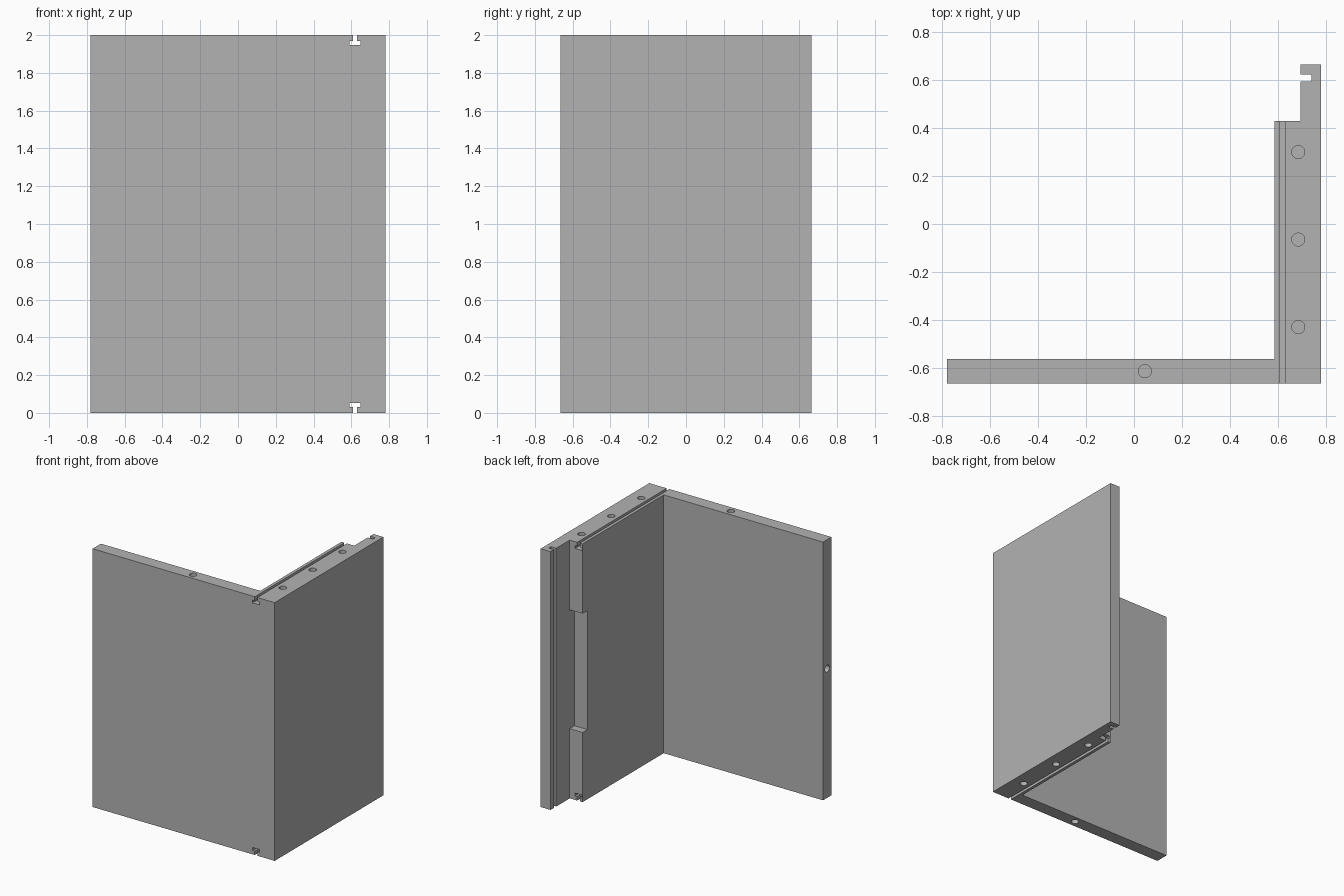
import bpy
import bmesh
from math import pi
from mathutils import Matrix, Vector

if "Cube" in bpy.data.objects:
    bpy.data.objects.remove(bpy.data.objects["Cube"])

grey = bpy.data.materials.new("plain grey")
grey.use_nodes = True
grey.diffuse_color = (0.45, 0.45, 0.45, 1)
grey.node_tree.nodes["Principled BSDF"].inputs["Base Color"].default_value = grey.diffuse_color

X0, X1 = -0.78, 0.78      # outer width
Y0, Y1 = -0.665, 0.665    # outer depth
INNER, LIP = 0.585, 0.695  # inner faces of the side wall and its rear lip
WALL_END = 0.43
HEIGHT = 2.0


def add_prism(bm, points, direction):
    """Extrude a closed planar outline along a vector."""
    base = bm.faces.new([bm.verts.new(p) for p in points])
    top = bmesh.ops.extrude_face_region(bm, geom=[base])
    moved = [v for v in top["geom"] if isinstance(v, bmesh.types.BMVert)]
    bmesh.ops.translate(bm, verts=moved, vec=Vector(direction))


def add_box(bm, low, high):
    a, b = Vector(low), Vector(high)
    outline = [(a.x, a.y, a.z), (b.x, a.y, a.z), (b.x, b.y, a.z), (a.x, b.y, a.z)]
    add_prism(bm, outline, (0, 0, b.z - a.z))


def add_pin(bm, centre, rotation=Matrix()):
    """Cylinder that bores a blind dowel hole."""
    bmesh.ops.create_cone(bm, cap_ends=True, segments=32, radius1=0.027, radius2=0.027,
                          depth=0.3, matrix=Matrix.Translation(centre) @ rotation)


def make_object(name, bm):
    bmesh.ops.recalc_face_normals(bm, faces=bm.faces[:])
    mesh = bpy.data.meshes.new(name)
    bm.to_mesh(mesh)
    bm.free()
    obj = bpy.data.objects.new(name, mesh)
    bpy.context.collection.objects.link(obj)
    mesh.materials.append(grey)
    return obj


# Corner panel: thin front wall, thick side wall, rear lip with vertical groove
outline = [(X0, Y0), (X1, Y0), (X1, Y1), (LIP, Y1), (LIP, 0.623), (0.74, 0.623),
           (0.74, 0.595), (LIP, 0.595), (LIP, WALL_END), (INNER, WALL_END),
           (INNER, -0.563), (X0, -0.563)]
bm = bmesh.new()
add_prism(bm, [(x, y, 0) for x, y in outline], (0, 0, HEIGHT))
panel = make_object("corner_panel", bm)

# Cutters
bm = bmesh.new()
# T slots along the top and bottom of the side wall
half_t = [(0.011, -0.1), (0.011, 0.031), (0.029, 0.031), (0.029, 0.053)]
t_shape = half_t + [(-x, z) for x, z in reversed(half_t)]
for flip in (False, True):
    points = [(0.62 + x, Y0 - 0.1, HEIGHT - z if flip else z) for x, z in t_shape]
    add_prism(bm, points, (0, 1.3, 0))
# Dowel holes in the top and bottom edges, and in the free end of the front wall
for x, y in [(0.685, 0.3), (0.685, -0.065), (0.685, -0.43), (0.045, -0.614)]:
    for z in (0, HEIGHT):
        add_pin(bm, (x, y, z))
add_pin(bm, (X0, -0.614, HEIGHT / 2), Matrix.Rotation(pi / 2, 4, "Y"))
# Hand notch in the rear end of the side wall
add_box(bm, (INNER - 0.1, WALL_END - 0.058, 0.54), (LIP, WALL_END + 0.05, 1.46))
cutter = make_object("slot_and_hole_cutter", bm)
cutter.hide_render = True

# Apply the cut and remove the cutter
cut = panel.modifiers.new("cut", "BOOLEAN")
cut.operation = "DIFFERENCE"
cut.solver = "EXACT"
cut.object = cutter
bpy.ops.object.select_all(action="DESELECT")
bpy.context.view_layer.objects.active = panel
panel.select_set(True)
bpy.ops.object.modifier_apply(modifier=cut.name)
bpy.data.objects.remove(cutter)
bpy.ops.object.shade_smooth_by_angle(angle=pi / 6)
